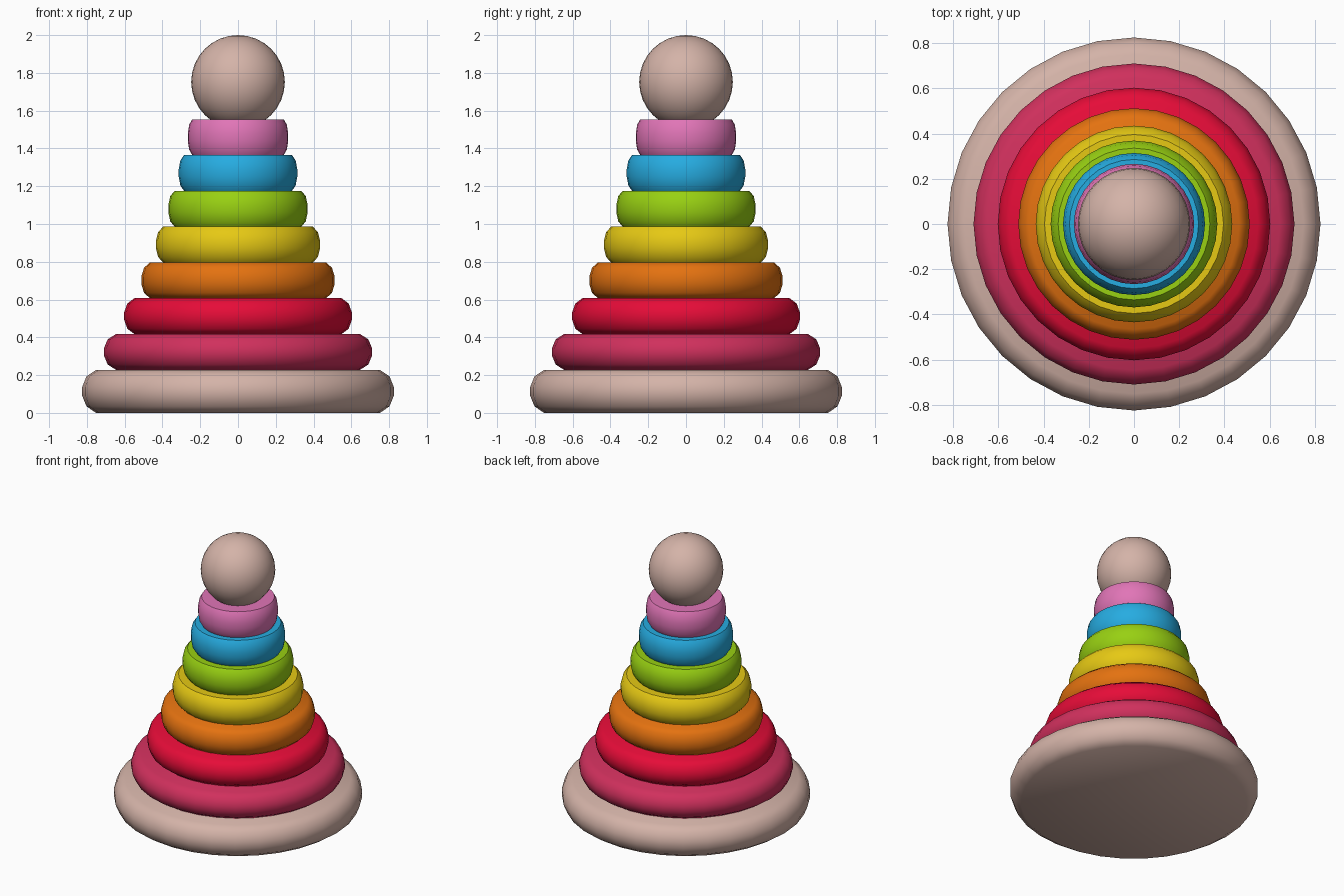
import bpy, bmesh, math

if "Cube" in bpy.data.objects:
    bpy.data.objects.remove(bpy.data.objects["Cube"])


def material(name, rgb):
    # sRGB 0-255 to linear
    m = bpy.data.materials.new(name)
    lin = [((c / 255 + 0.055) / 1.055) ** 2.4 if c > 10 else c / 255 / 12.92 for c in rgb]
    m.diffuse_color = (*lin, 1)
    m.use_nodes = True
    m.node_tree.nodes["Principled BSDF"].inputs["Base Color"].default_value = m.diffuse_color
    return m


def finish(bm, name, mat):
    me = bpy.data.meshes.new(name)
    bm.to_mesh(me)
    bm.free()
    ob = bpy.data.objects.new(name, me)
    bpy.context.collection.objects.link(ob)
    me.materials.append(mat)
    bpy.ops.object.select_all(action='DESELECT')
    ob.select_set(True)
    bpy.context.view_layer.objects.active = ob
    bpy.ops.object.shade_smooth_by_angle(angle=math.radians(42))


SIDES = 32
# rounded ring edge: (radius factor, height factor)
PROFILE = [(0.91, 0), (0.972, 0.15), (1, 0.4), (1, 0.6), (0.972, 0.85), (0.91, 1)]


def disc(name, radius, z0, z1, mat):
    bm = bmesh.new()
    loops = []
    for fr, fz in PROFILE:
        loops.append([bm.verts.new((radius * fr * math.cos(math.tau * i / SIDES),
                                    radius * fr * math.sin(math.tau * i / SIDES),
                                    z0 + (z1 - z0) * fz)) for i in range(SIDES)])
    for a, b in zip(loops, loops[1:]):
        for i in range(SIDES):
            j = (i + 1) % SIDES
            bm.faces.new((a[i], a[j], b[j], b[i]))
    bm.faces.new(loops[0][::-1])
    bm.faces.new(loops[-1])
    finish(bm, name, mat)


wood = material("beige wood", (212, 179, 168))

# base plate
disc("base", 0.825, 0, 0.228, wood)

# coloured rings, bottom to top
RINGS = [("magenta", 0.71, (208, 48, 93)), ("red", 0.603, (230, 12, 56)),
         ("orange", 0.512, (228, 114, 16)), ("yellow", 0.435, (230, 201, 20)),
         ("green", 0.369, (152, 208, 18)), ("blue", 0.314, (38, 172, 225)),
         ("pink", 0.266, (225, 117, 183))]
STEP = 0.1895
for i, (name, r, rgb) in enumerate(RINGS):
    z = 0.228 + i * STEP
    disc(name + "_ring", r, z, z + STEP, material(name, rgb))

# ball on top
bm = bmesh.new()
bmesh.ops.create_uvsphere(bm, u_segments=32, v_segments=16, radius=0.248)
bmesh.ops.translate(bm, verts=bm.verts, vec=(0, 0, 1.752))
finish(bm, "top_ball", wood)
